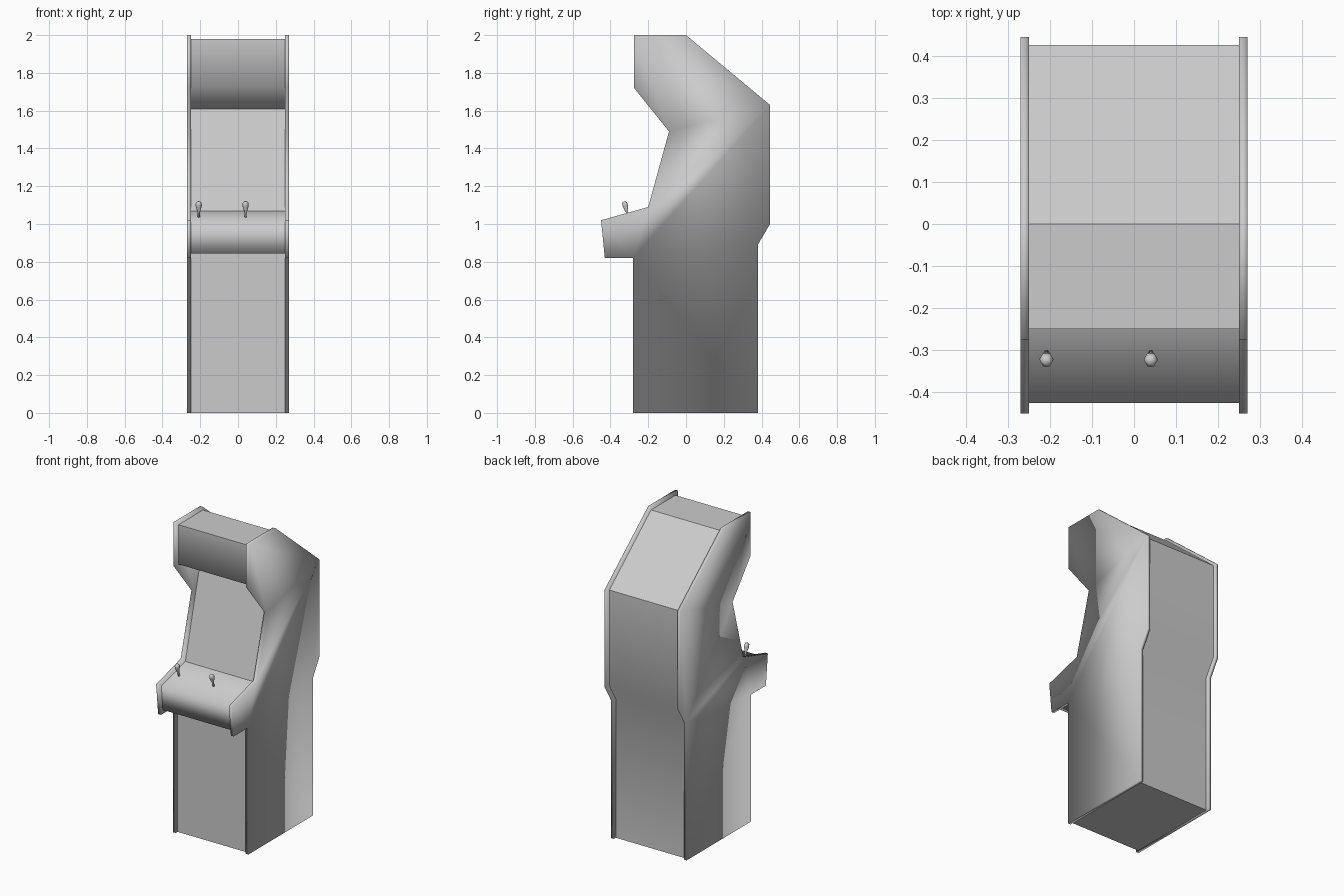
import bpy
import bmesh
from math import radians
from mathutils import Matrix

if "Cube" in bpy.data.objects:
    bpy.data.objects.remove(bpy.data.objects["Cube"], do_unlink=True)

grey = bpy.data.materials.new("cabinet_grey")
grey.use_nodes = True
COLOUR = (0.6, 0.6, 0.6, 1)
grey.diffuse_color = COLOUR
grey.node_tree.nodes["Principled BSDF"].inputs["Base Color"].default_value = COLOUR

INNER, OUTER = 0.25, 0.27


def finish(name, bm, smooth=True):
    mesh = bpy.data.meshes.new(name)
    for face in bm.faces:
        face.smooth = smooth
    bm.to_mesh(mesh)
    bm.free()
    obj = bpy.data.objects.new(name, mesh)
    bpy.context.collection.objects.link(obj)
    mesh.materials.append(grey)
    return obj


def side_panel(name, x0, x1, profile):
    """Thick slab cut to the cabinet outline."""
    bm = bmesh.new()
    face = bm.faces.new([bm.verts.new((x0, y, z)) for y, z in profile])
    new = bmesh.ops.extrude_face_region(bm, geom=[face])["geom"]
    moved = [v for v in new if isinstance(v, bmesh.types.BMVert)]
    bmesh.ops.translate(bm, verts=moved, vec=(x1 - x0, 0, 0))
    bmesh.ops.recalc_face_normals(bm, faces=bm.faces)
    return finish(name, bm)


def skin(name, path):
    """Sheet between the side panels; path runs clockwise seen from the right."""
    bm = bmesh.new()
    rows = [[bm.verts.new((x, y, z)) for x in (-INNER, INNER)] for y, z in path]
    for (a, b), (c, d) in zip(rows, rows[1:]):
        bm.faces.new((a, b, d, c))
    return finish(name, bm)


# Side panels
outline = [(-0.28, 0), (-0.28, 0.82), (-0.43, 0.82), (-0.45, 1.02), (-0.2, 1.09),
           (-0.09, 1.49), (-0.275, 1.72), (-0.275, 2), (0, 2), (0.445, 1.63),
           (0.445, 1), (0.38, 0.89), (0.38, 0)]
side_panel("right_side_panel", -OUTER, -INNER, outline)
side_panel("left_side_panel", INNER, OUTER, outline)

# Body sheets, set slightly inside the outline
front_foot, front_top = (-0.26, 0), (-0.26, 0.845)
desk_back, screen_top = (-0.18, 1.07), (-0.04, 1.61)
roof_front, roof_back = (-0.25, 1.98), (0, 1.98)
back_top, back_foot = (0.425, 1.625), (0.36, 0)
skin("front_panel", [front_foot, front_top])
skin("control_panel", [front_top, (-0.41, 0.845), (-0.425, 1.005), desk_back])
skin("screen", [desk_back, screen_top])
skin("marquee", [screen_top, (-0.25, 1.725), roof_front])
skin("roof", [roof_front, roof_back])
skin("rear_slope", [roof_back, back_top])
skin("back_panel", [back_top, (0.425, 1.005), (0.36, 0.895), back_foot])
skin("base", [back_foot, front_foot])


# Joysticks: six-sided pear shapes standing square to the control panel
def joystick(name, x):
    bm = bmesh.new()
    rings = [(0.006, -0.01), (0.006, 0.025), (0.017, 0.065), (0.015, 0.08), (0.008, 0.087)]
    loops = []
    for radius, z in rings:
        made = bmesh.ops.create_circle(bm, segments=6, radius=radius)["verts"]
        bmesh.ops.rotate(bm, verts=made, matrix=Matrix.Rotation(radians(30), 3, 'Z'))
        bmesh.ops.translate(bm, verts=made, vec=(0, 0, z))
        loops.append(made)
    for low, high in zip(loops, loops[1:]):
        for i in range(6):
            j = (i + 1) % 6
            bm.faces.new((low[i], low[j], high[j], high[i]))
    bm.faces.new(loops[0])
    bm.faces.new(loops[-1])
    bmesh.ops.recalc_face_normals(bm, faces=bm.faces)
    obj = finish(name, bm)
    obj.location = (x, -0.305, 1.035)
    obj.rotation_euler = (radians(15), 0, 0)


joystick("right_joystick", -0.208)
joystick("left_joystick", 0.04)
